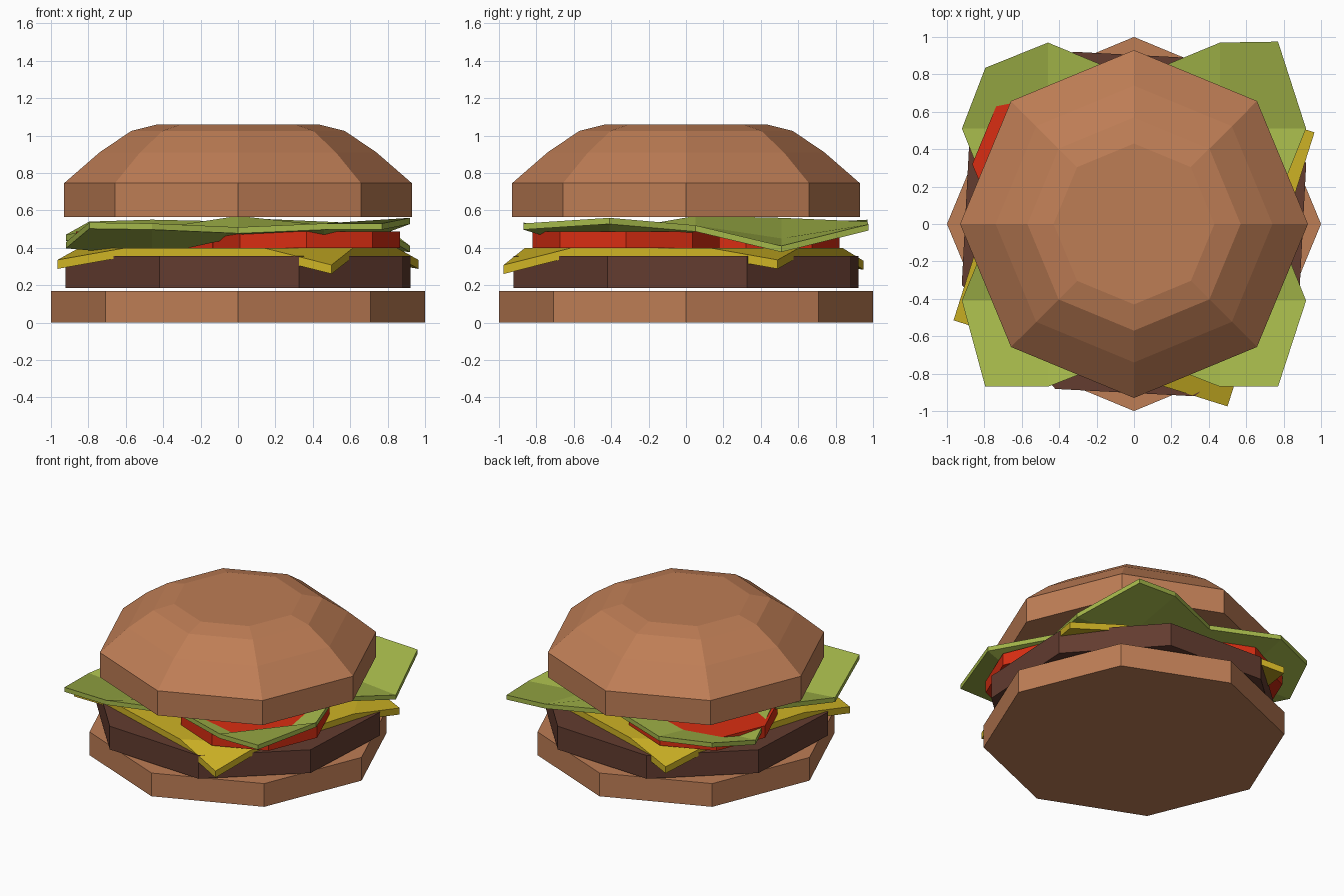
import bpy, bmesh, math

if "Cube" in bpy.data.objects:
    bpy.data.objects.remove(bpy.data.objects["Cube"])


def material(name, rgb):
    m = bpy.data.materials.new(name)
    m.diffuse_color = (*rgb, 1)
    m.use_nodes = True
    m.node_tree.nodes["Principled BSDF"].inputs["Base Color"].default_value = m.diffuse_color
    return m


bread = material("toasted brown", (0.515, 0.205, 0.091))
meat = material("dark brown", (0.125, 0.045, 0.029))
yellow = material("cheese yellow", (0.62, 0.45, 0.018))
green = material("leaf green", (0.376, 0.479, 0.069))
red = material("tomato red", (0.70, 0.027, 0.006))


def finish(bm, name, mat):
    bmesh.ops.recalc_face_normals(bm, faces=bm.faces)
    me = bpy.data.meshes.new(name)
    bm.to_mesh(me)
    bm.free()
    me.materials.append(mat)
    ob = bpy.data.objects.new(name, me)
    bpy.context.collection.objects.link(ob)


def octagon_stack(name, profile, mat, turn=0, cx=0, cy=0):
    """Eight-sided solid through (radius, height) rings."""
    bm = bmesh.new()
    rings = []
    for r, z in profile:
        angles = [math.radians(turn + 45 * i) for i in range(8)]
        rings.append([bm.verts.new((cx + r * math.cos(a), cy + r * math.sin(a), z))
                      for a in angles])
    for low, high in zip(rings, rings[1:]):
        for i in range(8):
            j = (i + 1) % 8
            bm.faces.new((low[i], low[j], high[j], high[i]))
    bm.faces.new(rings[0])
    bm.faces.new(rings[-1])
    finish(bm, name, mat)


def slab(name, points, faces, thickness, mat):
    """Sheet given by its top surface, thickened straight down."""
    bm = bmesh.new()
    vs = [bm.verts.new(p) for p in points]
    for f in faces:
        bm.faces.new([vs[i] for i in f])
    top = list(bm.faces)
    new = bmesh.ops.extrude_face_region(bm, geom=top, use_keep_orig=True)["geom"]
    for v in new:
        if isinstance(v, bmesh.types.BMVert):
            v.co.z -= thickness
    finish(bm, name, mat)


# Buns, patty and two tomato slices
octagon_stack("bottom_bun", [(1, 0), (1, 0.17)], bread)
octagon_stack("patty", [(0.977, 0.185), (0.977, 0.355)], meat, turn=19.5)
octagon_stack("top_bun", [(0.93, 0.565), (0.93, 0.745), (0.74, 0.91),
                          (0.57, 1.025), (0.43, 1.06)], bread)
for label, s in (("front", 1), ("back", -1)):
    octagon_stack(label + "_tomato", [(0.5, 0.40), (0.5, 0.488)], red,
                  cx=0.365 * s, cy=-0.32 * s)

# Cheese: square sheet with four folded corners
corners = [(0.965, 0.49, 0.335), (-0.5, 0.95, 0.33),
           (-0.965, -0.515, 0.335), (0.5, -0.975, 0.308)]
points, faces = [], []
for i, c in enumerate(corners):
    before, after = corners[i - 1], corners[(i + 1) % 4]
    for p, t in ((before, 0.25), (c, 0), (after, 0.25)):
        points.append((c[0] + (p[0] - c[0]) * t, c[1] + (p[1] - c[1]) * t,
                       0.40 if t else c[2]))
    faces.append((3 * i, 3 * i + 1, 3 * i + 2))
faces.append([k for i in range(4) for k in (3 * i, 3 * i + 2)])
slab("cheese", points, faces, 0.048, yellow)

# Lettuce: wavy 4 x 4 grid with pulled-in corners and edge middles
heights = [
    (0.535, 0.53, 0.51, 0.53, 0.53),
    (0.43, 0.39, 0.49, 0.39, 0.56),
    (0.50, 0.50, 0.57, 0.52, 0.52),
    (0.47, 0.45, 0.56, 0.45, 0.41),
    (0.54, 0.55, 0.54, 0.54, 0.525),
]
moved = {(0, 0): (-0.795, -0.87), (4, 0): (0.77, -0.87),
         (0, 4): (-0.795, 0.835), (4, 4): (0.77, 0.975),
         (2, 0): (0, -0.69), (2, 4): (0, 0.78),
         (0, 2): (-0.735, 0.05), (4, 2): (0.735, 0.05)}
points = []
for j in range(5):
    for i in range(5):
        x, y = moved.get((i, j), (0.46 * (i - 2), 0.05 + 0.46 * (j - 2)))
        points.append((x, y, heights[j][i]))
faces = [(5 * j + i, 5 * j + i + 1, 5 * j + i + 6, 5 * j + i + 5)
         for j in range(4) for i in range(4)]
slab("lettuce", points, faces, 0.033, green)
